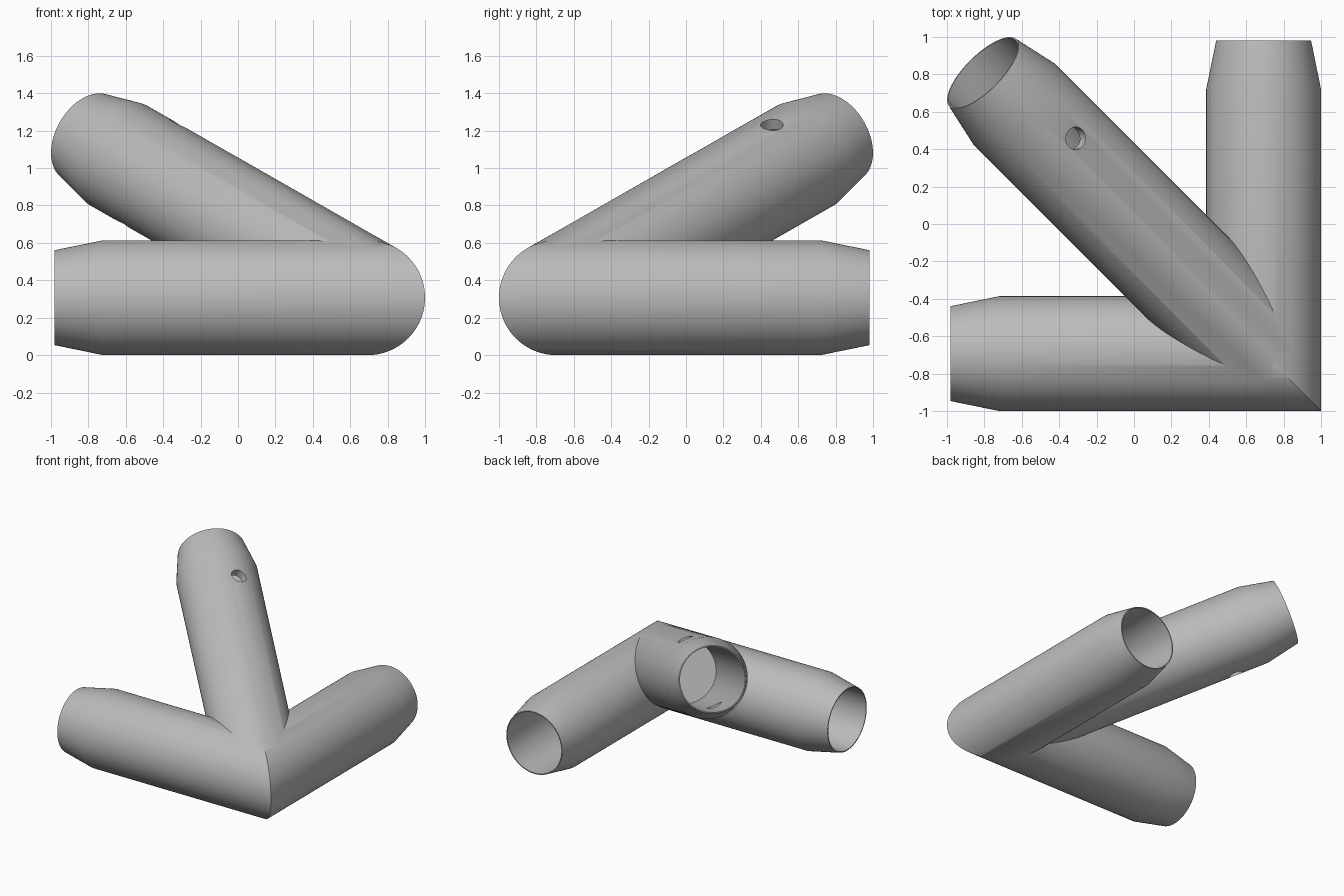
import bpy, bmesh, math
from mathutils import Vector, Matrix

if "Cube" in bpy.data.objects:
    bpy.data.objects.remove(bpy.data.objects["Cube"])

N = 96                       # sides of each round section
R, TIP, BORE = 0.307, 0.254, 0.246
AX = 1 - R                   # distance of the level tube axes from the centre
LEN = AX + 0.98              # level arm length from the corner
LEN_UP = 2.289               # rising arm length
TAPER, DEPTH = 0.26, 1.35    # tapered tip length, socket depth
TILT = math.atan(0.4037)

grey = bpy.data.materials.new("plain grey")
grey.diffuse_color = (0.5, 0.5, 0.5, 1)
grey.use_nodes = True
grey.node_tree.nodes["Principled BSDF"].inputs["Base Color"].default_value = grey.diffuse_color


def circle(r):
    return [(r * math.cos(2 * math.pi * i / N), r * math.sin(2 * math.pi * i / N))
            for i in range(N)]


def skin(name, rings):
    """Closed solid through successive rings of points, capped at both ends."""
    bm = bmesh.new()
    loops = [[bm.verts.new(p) for p in ring] for ring in rings]
    for a, b in zip(loops, loops[1:]):
        for i in range(N):
            j = (i + 1) % N
            bm.faces.new((a[i], a[j], b[j], b[i]))
    bm.faces.new(loops[0][::-1])
    bm.faces.new(loops[-1])
    bmesh.ops.recalc_face_normals(bm, faces=bm.faces)
    me = bpy.data.meshes.new(name)
    bm.to_mesh(me)
    bm.free()
    me.materials.append(grey)
    ob = bpy.data.objects.new(name, me)
    bpy.context.collection.objects.link(ob)
    return ob


def combine(target, tool, operation):
    """Apply a boolean and discard the tool."""
    bpy.context.view_layer.objects.active = target
    m = target.modifiers.new(operation.lower(), 'BOOLEAN')
    m.operation, m.solver, m.object = operation, 'EXACT', tool
    bpy.ops.object.modifier_apply(modifier=m.name)
    bpy.data.objects.remove(tool)


def socket_profile(length):
    """(distance from corner, radius) from socket floor to start of the taper."""
    return [(length - DEPTH, BORE), (length, BORE), (length, TIP), (length - TAPER, R)]


# Two level arms: one arm up to the mitre, then its reflection across the mitre plane
arm = [[Vector((AX - d, y - AX, z + R)) for y, z in circle(r)]
       for d, r in socket_profile(LEN)]
mitre = [Vector((AX - y, y - AX, z + R)) for y, z in circle(R)]
reflected = [[Vector((-p.y, -p.x, p.z)) for p in ring] for ring in reversed(arm)]
joint = skin("corner_joint", arm + [mitre] + reflected)

# Rising arm, with local axes: along, across, and up from the tube
s = math.sqrt(0.5)
along = Vector((-s * math.cos(TILT), s * math.cos(TILT), math.sin(TILT)))
across = Vector((s, s, 0))
up = across.cross(along)
corner = Vector((AX, -AX, R))
if up.z < 0:
    up = -up
rising = skin("rising_arm", [[corner + along * d + across * a + up * b for a, b in circle(r)]
                             for d, r in socket_profile(LEN_UP) + [(0, R)]])

# Pin hole through both walls of the rising arm
roll = math.radians(20)
pin_dir = across * math.sin(roll) + up * math.cos(roll)
pin_side = along.cross(pin_dir)
centre = corner + along * 1.76
pin = skin("pin_cutter", [[centre + pin_dir * h + along * a + pin_side * b
                           for a, b in circle(0.06)] for h in (-0.4, 0.4)])
combine(rising, pin, 'DIFFERENCE')
combine(joint, rising, 'UNION')

# Smooth tubes with crisp rims and seams
bpy.ops.object.select_all(action='DESELECT')
joint.select_set(True)
bpy.context.view_layer.objects.active = joint
bpy.ops.object.shade_smooth_by_angle(angle=math.radians(30))
